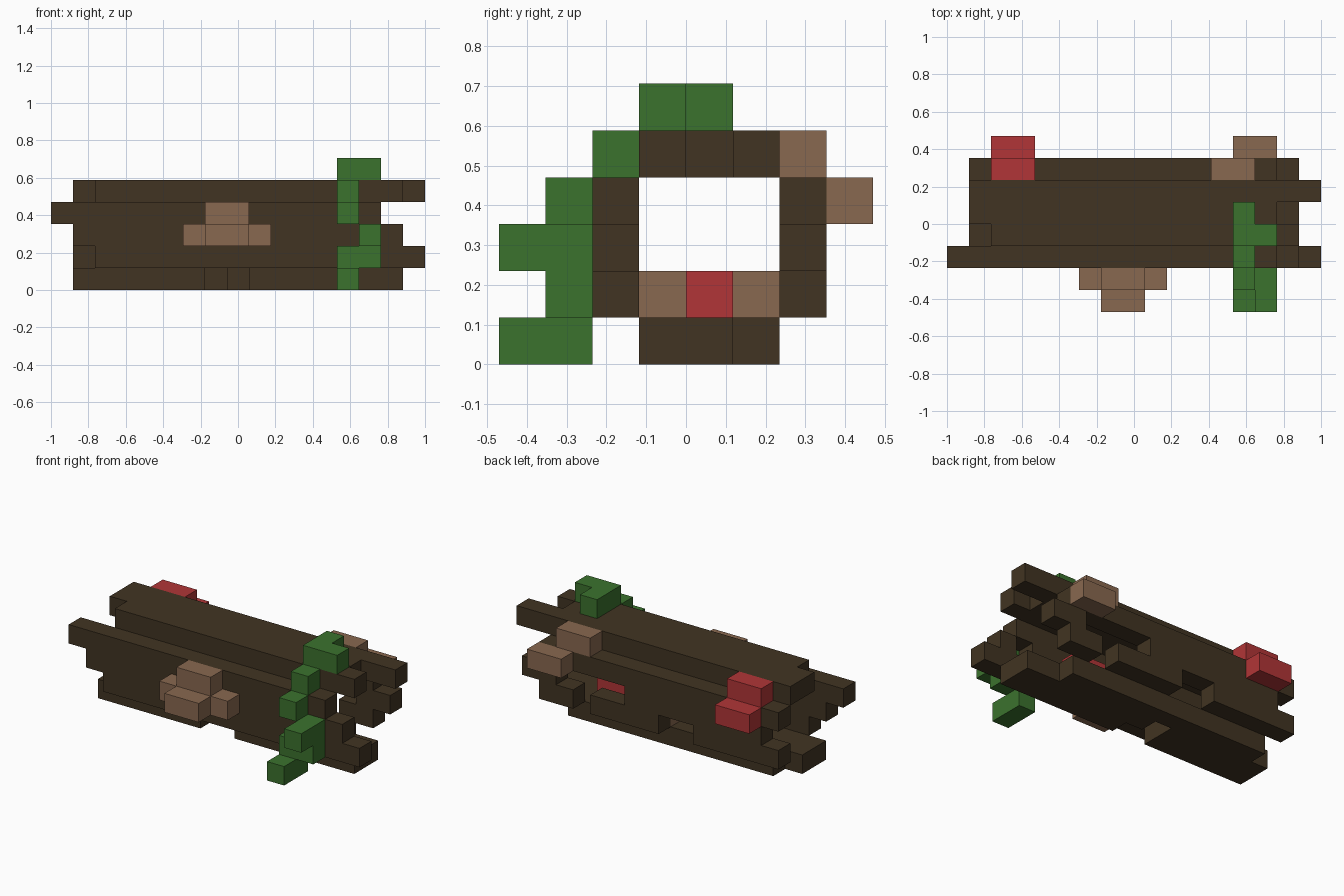
import bpy
import bmesh
from mathutils import Matrix, Vector

cube = bpy.data.objects.get("Cube")
if cube:
    bpy.data.objects.remove(cube, do_unlink=True)

U = 2 / 17  # one block
ORIGIN = Vector((-8.5, -4, 0))


def material(name, rgb):
    m = bpy.data.materials.new(name)
    m.use_nodes = True
    m.diffuse_color = (*rgb, 1)
    m.node_tree.nodes["Principled BSDF"].inputs["Base Color"].default_value = (*rgb, 1)
    return m


BARK = material("dark bark", (0.053, 0.034, 0.016))
MOSS = material("moss green", (0.044, 0.168, 0.027))
TAN = material("fungus tan", (0.25, 0.14, 0.08))
RED = material("fungus red", (0.44, 0.036, 0.038))


def blocks(name, mat, runs):
    """Each run is a bar of blocks: first column, end column, row, level."""
    bm = bmesh.new()
    for start, end, row, level in runs:
        size = Vector((end - start, 1, 1))
        centre = Vector((start, row, level)) + size / 2 + ORIGIN
        bmesh.ops.create_cube(bm, size=1, matrix=Matrix.Translation(centre * U)
                              @ Matrix.Diagonal((*(size * U), 1)))
    mesh = bpy.data.meshes.new(name)
    bm.to_mesh(mesh)
    bm.free()
    mesh.materials.append(mat)
    obj = bpy.data.objects.new(name, mesh)
    bpy.context.collection.objects.link(obj)
    return obj


# Hollow log: four walls with ragged ends and missing pieces
blocks("log_floor", BARK, [
    (1, 7, 3, 0), (9, 16, 3, 0),
    (1, 7, 4, 0), (8, 16, 4, 0),
    (2, 14, 5, 0)])
blocks("log_front_wall", BARK, [
    (2, 17, 2, 1),
    (1, 14, 2, 2), (15, 16, 2, 2),
    (0, 15, 2, 3)])
blocks("log_back_wall", BARK, [
    (1, 6, 6, 1), (8, 12, 6, 1), (13, 15, 6, 1),
    (2, 10, 6, 2), (14, 16, 6, 2),
    (1, 15, 6, 3)])
blocks("log_roof", BARK, [(2, 16, 3, 4), (1, 15, 4, 4), (1, 17, 5, 4)])

# Vine hanging over the front
blocks("vine", MOSS, [
    (13, 14, 4, 5), (13, 15, 3, 5),
    (13, 14, 2, 4), (13, 14, 1, 3),
    (14, 15, 1, 2), (14, 15, 0, 2),
    (13, 15, 1, 1),
    (13, 14, 1, 0), (13, 14, 0, 0)])

# Fungus growing on the outside
blocks("front_fungus", TAN, [(7, 9, 1, 3), (6, 10, 1, 2), (7, 9, 0, 2)])
blocks("back_tan_fungus", TAN, [(12, 14, 6, 4), (13, 15, 7, 3)])
blocks("back_red_fungus", RED, [(2, 4, 6, 4), (2, 4, 7, 3)])

# Fungus growing inside
blocks("inner_red_fungus", RED, [(11, 13, 4, 1)])
blocks("inner_tan_fungus", TAN, [(7, 9, 3, 1), (8, 9, 5, 1)])
